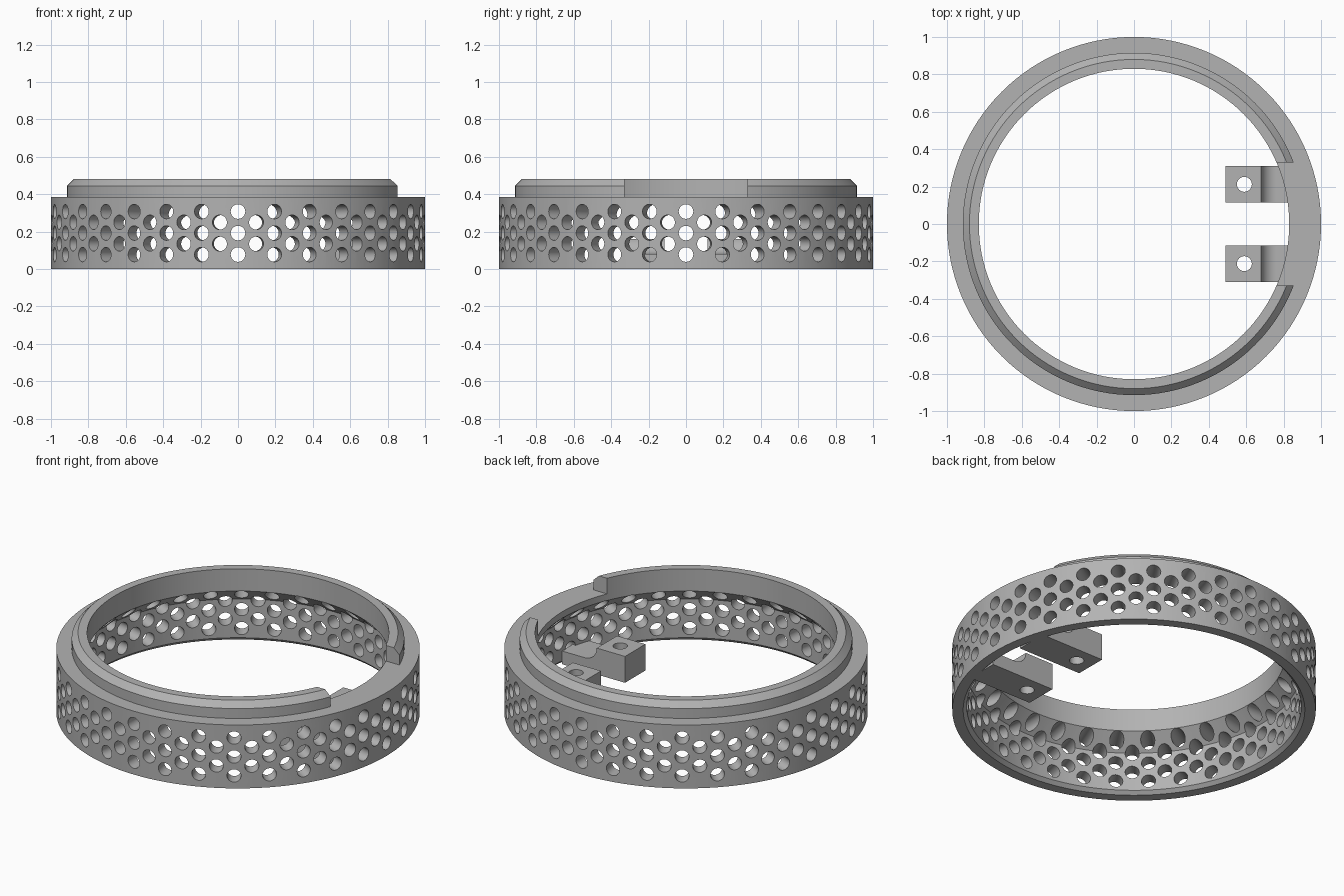
import bpy, bmesh, math
from mathutils import Matrix, Vector

cube = bpy.data.objects.get("Cube")
if cube:
    bpy.data.objects.remove(cube, do_unlink=True)

grey = bpy.data.materials.new("plain_grey")
grey.use_nodes = True
COLOR = (0.45, 0.45, 0.45, 1)
grey.diffuse_color = COLOR
grey.node_tree.nodes["Principled BSDF"].inputs["Base Color"].default_value = COLOR


def make_object(name, bm):
    bmesh.ops.recalc_face_normals(bm, faces=bm.faces)
    mesh = bpy.data.meshes.new(name)
    bm.to_mesh(mesh)
    bm.free()
    mesh.materials.append(grey)
    obj = bpy.data.objects.new(name, mesh)
    bpy.context.collection.objects.link(obj)
    return obj


def revolve(name, profile, steps=128):
    """Sweep a closed (radius, z) profile around the z axis."""
    bm = bmesh.new()
    rings = []
    for i in range(steps):
        a = math.tau * i / steps
        rings.append([bm.verts.new((r * math.cos(a), r * math.sin(a), z))
                      for r, z in profile])
    n = len(profile)
    for i in range(steps):
        p, q = rings[i], rings[(i + 1) % steps]
        for j in range(n):
            k = (j + 1) % n
            bm.faces.new((p[j], q[j], q[k], p[k]))
    return make_object(name, bm)


def cut(obj, bm):
    """Subtract the bmesh from the object, then discard the cutter."""
    cutter = make_object("cutter", bm)
    cutter.hide_render = True
    mod = obj.modifiers.new("cut", "BOOLEAN")
    mod.operation = "DIFFERENCE"
    mod.solver = "EXACT"
    mod.object = cutter
    bpy.context.view_layer.objects.active = obj
    bpy.ops.object.modifier_apply(modifier=mod.name)
    bpy.data.objects.remove(cutter, do_unlink=True)


def add_cylinder(bm, matrix, radius, depth):
    bmesh.ops.create_cone(bm, cap_ends=True, segments=24, radius1=radius,
                          radius2=radius, depth=depth, matrix=matrix)


def smooth(obj):
    bpy.ops.object.select_all(action="DESELECT")
    obj.select_set(True)
    bpy.context.view_layer.objects.active = obj
    bpy.ops.object.shade_smooth_by_angle(angle=math.radians(30))


# Main band: thin wall below, thickened by a cone under the top rim
TOP = 0.385
band = revolve("perforated_band", [
    (1.0, 0.0), (1.0, TOP), (0.83, TOP), (0.83, 0.345),
    (0.92, 0.255), (0.92, 0.02), (0.94, 0.0)])

# Five staggered rows of radial holes
COUNT = 32
holes = bmesh.new()
for row in range(5):
    z = 0.077 + 0.0575 * row
    for i in range(COUNT):
        a = math.tau * (i + 0.5 * (row % 2)) / COUNT
        out = Vector((math.cos(a), math.sin(a), 0))
        turn = out.to_track_quat("Z", "Y").to_matrix().to_4x4()
        place = Matrix.Translation(out * 0.95 + Vector((0, 0, z)))
        add_cylinder(holes, place @ turn, 0.039, 0.3)
cut(band, holes)
smooth(band)

# Chamfered raised lip with a straight-sided gap on the +x side
lip = revolve("raised_lip", [
    (0.83, TOP), (0.915, TOP), (0.915, 0.445), (0.88, 0.48), (0.83, 0.48)])
gap = bmesh.new()
bmesh.ops.create_cube(gap, size=1, matrix=Matrix.Translation((0.9, 0, 0.45))
                      @ Matrix.Diagonal((0.8, 0.66, 0.4, 1)))
cut(lip, gap)
smooth(lip)

# Pair of inner mounting brackets: tall block, round fillet, low arm
HEIGHT, FILLET = 0.16, 0.08
side = [(0.915, 0.0), (0.49, 0.0), (0.49, HEIGHT)]
for i in range(13):
    a = math.pi + math.pi / 2 * i / 12
    side.append((0.68 + FILLET + FILLET * math.cos(a),
                 HEIGHT + FILLET * math.sin(a)))
side.append((0.915, HEIGHT - FILLET))

for name, sign in (("left_bracket", -1), ("right_bracket", 1)):
    bm = bmesh.new()
    face = bm.faces.new([bm.verts.new((x, sign * 0.115, z)) for x, z in side])
    ext = bmesh.ops.extrude_face_region(bm, geom=[face])
    moved = [v for v in ext["geom"] if isinstance(v, bmesh.types.BMVert)]
    bmesh.ops.translate(bm, verts=moved, vec=(0, sign * 0.195, 0))
    bracket = make_object(name, bm)
    # Vertical screw hole
    bore = bmesh.new()
    add_cylinder(bore, Matrix.Translation((0.59, sign * 0.212, 0.1)), 0.04, 0.5)
    cut(bracket, bore)
    smooth(bracket)
